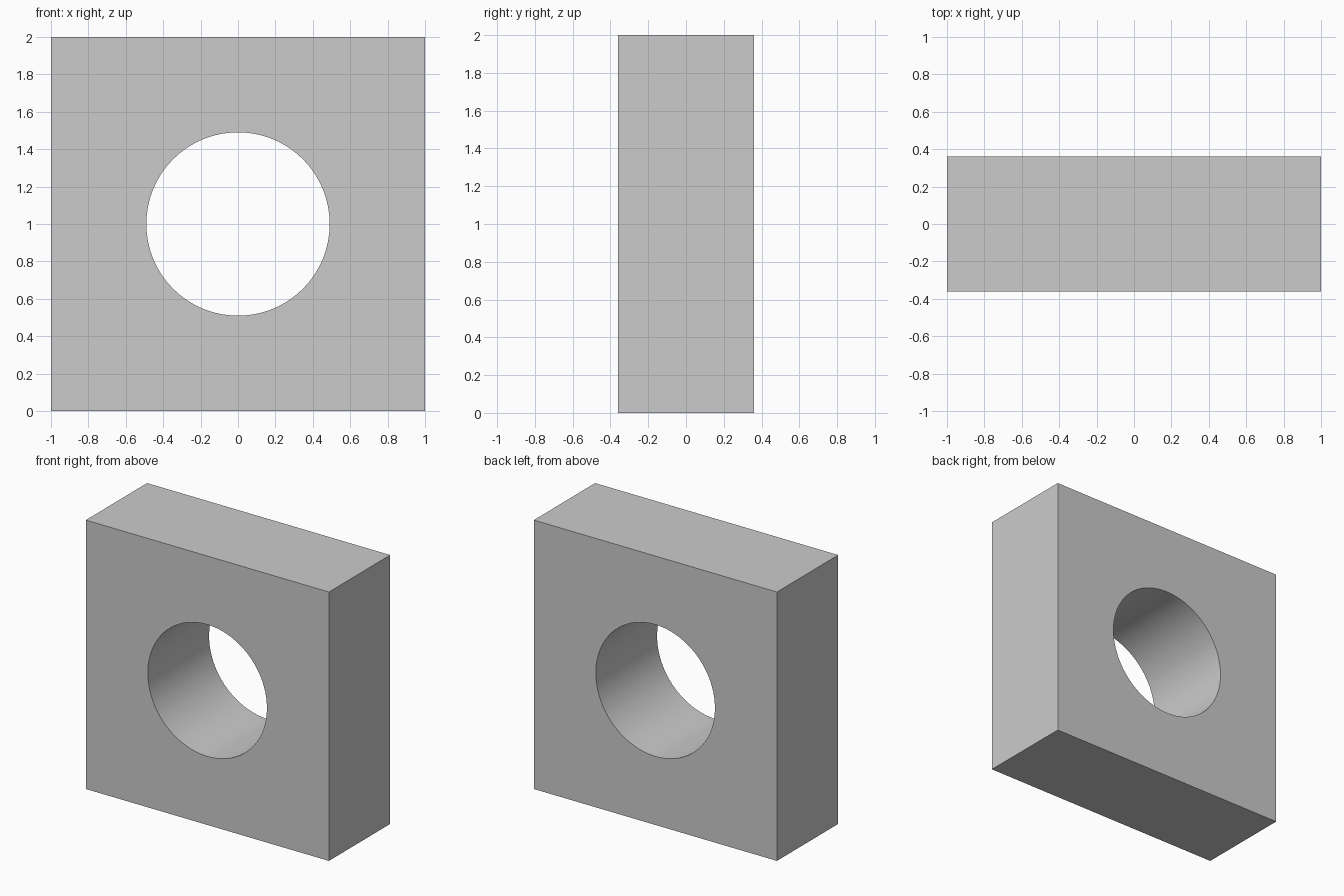
import bpy, bmesh, math

if "Cube" in bpy.data.objects:
    bpy.data.objects.remove(bpy.data.objects["Cube"])

HALF, DEPTH, RADIUS, CENTRE_Z, SEGMENTS = 1.0, 0.36, 0.49, 1.0, 128

bm = bmesh.new()


def ring(y, square):
    """Loop of vertices around the hole axis: a circle or a square outline."""
    verts = []
    for i in range(SEGMENTS):
        a = 2 * math.pi * i / SEGMENTS
        c, s = math.cos(a), math.sin(a)
        r = HALF / max(abs(c), abs(s)) if square else RADIUS
        verts.append(bm.verts.new((r * c, y, CENTRE_Z + r * s)))
    return verts


# Square block with a round through hole: hole wall, front, outside, back
rings = [ring(DEPTH, False), ring(-DEPTH, False),
         ring(-DEPTH, True), ring(DEPTH, True)]
for k in range(4):
    a, b = rings[k], rings[(k + 1) % 4]
    for i in range(SEGMENTS):
        j = (i + 1) % SEGMENTS
        bm.faces.new((a[i], b[i], b[j], a[j]))
bmesh.ops.recalc_face_normals(bm, faces=bm.faces)

mesh = bpy.data.meshes.new("square_block_with_hole")
bm.to_mesh(mesh)
bm.free()
block = bpy.data.objects.new("square_block_with_hole", mesh)
bpy.context.collection.objects.link(block)

# Smooth hole wall, sharp block edges
bpy.context.view_layer.objects.active = block
block.select_set(True)
bpy.ops.object.shade_smooth_by_angle(angle=math.radians(30))
